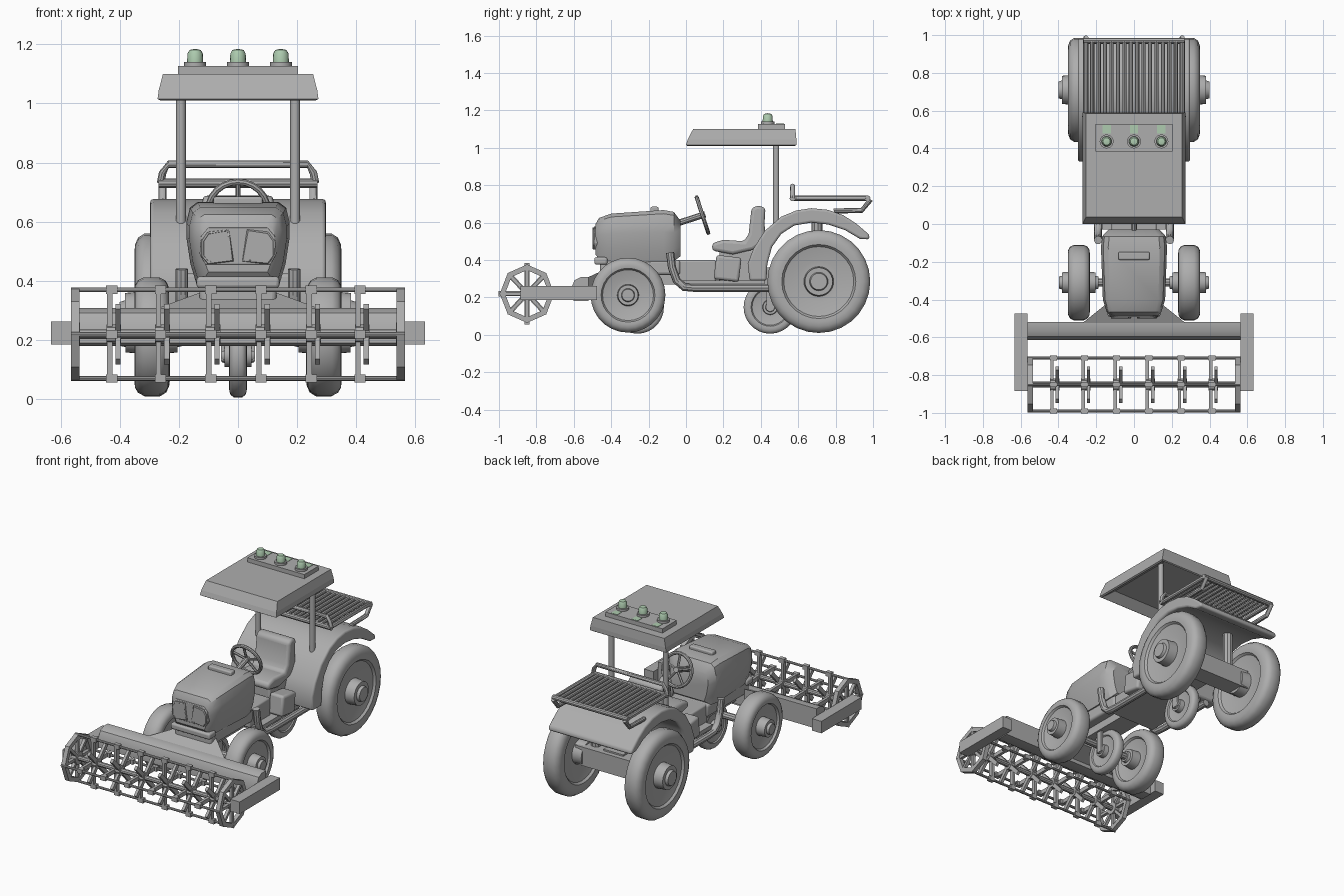
import bpy, bmesh, math
from mathutils import Vector, Matrix

if "Cube" in bpy.data.objects:
    bpy.data.objects.remove(bpy.data.objects["Cube"])

def material(name, rgb):
    m = bpy.data.materials.new(name)
    m.diffuse_color = (*rgb, 1)
    m.use_nodes = True
    m.node_tree.nodes["Principled BSDF"].inputs["Base Color"].default_value = m.diffuse_color
    return m

GREY = material("grey", (0.42, 0.42, 0.42))
GREEN = material("pale_green", (0.42, 0.60, 0.43))

def finish(name, bm, mat=GREY, bevel=0, segs=3, smooth=True):
    bmesh.ops.recalc_face_normals(bm, faces=bm.faces)
    me = bpy.data.meshes.new(name)
    bm.to_mesh(me)
    bm.free()
    ob = bpy.data.objects.new(name, me)
    bpy.context.collection.objects.link(ob)
    me.materials.append(mat)
    if bevel:
        b = ob.modifiers.new("bevel", 'BEVEL')
        b.width, b.segments, b.limit_method = bevel, segs, 'ANGLE'
    if smooth:
        bpy.ops.object.select_all(action='DESELECT')
        ob.select_set(True)
        bpy.context.view_layer.objects.active = ob
        bpy.ops.object.shade_smooth_by_angle(angle=math.radians(35))
    return ob

def box(name, x, y, z, mat=GREY, bevel=0, rot=None):
    """Box from (min, max) ranges, optionally rotated about its centre."""
    bm = bmesh.new()
    c = Vector([sum(r) / 2 for r in (x, y, z)])
    size = [r[1] - r[0] for r in (x, y, z)]
    bmesh.ops.create_cube(bm, size=1, matrix=Matrix.Diagonal((*size, 1)))
    if rot:
        bm.transform(Matrix.Rotation(rot[0], 4, rot[1]))
    bm.transform(Matrix.Translation(c))
    return finish(name, bm, mat, bevel, smooth=bool(bevel))

def loft(name, rings, mat=GREY, bevel=0, smooth=True, cyclic=False):
    """Skin between rings of equal point count."""
    bm = bmesh.new()
    vs = [[bm.verts.new(p) for p in r] for r in rings]
    n = len(rings[0])
    for a, b in zip(vs, vs[1:] + vs[:1] if cyclic else vs[1:]):
        for i in range(n):
            bm.faces.new((a[i], a[(i + 1) % n], b[(i + 1) % n], b[i]))
    if not cyclic:
        bm.faces.new(vs[0])
        bm.faces.new(vs[-1])
    return finish(name, bm, mat, bevel, smooth=smooth)

def prism(name, pts, axis, a, b, mat=GREY, bevel=0):
    put = (lambda p, t: (t, p[0], p[1])) if axis == 'x' else (lambda p, t: (p[0], t, p[1]))
    return loft(name, [[put(p, t) for p in pts] for t in (a, b)], mat, bevel)

def lathe(name, prof, centre, axis='x', n=28, mat=GREY, smooth=True):
    """Spin a closed (along axis, radius) profile."""
    rings = []
    for k in range(n):
        a = 2 * math.pi * k / n
        s, c = math.sin(a), math.cos(a)
        rings.append([Vector(centre) + Vector((t, r * s, r * c) if axis == 'x' else (r * s, r * c, t))
                      for t, r in prof])
    ob = loft(name, rings, mat, 0, smooth, True)
    bm = bmesh.new()
    bm.from_mesh(ob.data)
    bmesh.ops.remove_doubles(bm, verts=bm.verts, dist=1e-5)
    bm.to_mesh(ob.data)
    bm.free()
    return ob

def tube(name, pts, r, n=10, cyclic=False):
    """Round pipe through points."""
    pts = [Vector(p) for p in pts]
    rings, up = [], None
    for i, p in enumerate(pts):
        if cyclic:
            d = pts[(i + 1) % len(pts)] - pts[i - 1]
        else:
            d = pts[min(i + 1, len(pts) - 1)] - pts[max(i - 1, 0)]
        d.normalize()
        up = d.orthogonal() if up is None else up - d * up.dot(d)
        up.normalize()
        w = d.cross(up)
        rings.append([p + r * (up * math.cos(t) + w * math.sin(t))
                      for t in (2 * math.pi * k / n for k in range(n))])
    return loft(name, rings, smooth=True, cyclic=cyclic)

def wheel(name, centre, R, w, hub):
    half = [(.36 * hub, 0), (hub, 0), (hub, .16 * R), (.84 * hub, .18 * R), (.84 * hub, .27 * R), (.5 * w, .29 * R),
            (.5 * w, .4 * R), (.75 * w, .68 * R), (.97 * w, .72 * R), (w, .79 * R), (.96 * w, .87 * R),
            (.8 * w, .95 * R), (.45 * w, R)][1:]
    lathe(name, half + [(-t, r) for t, r in reversed(half)], centre)

# wheels and axles
for s, side in ((1, "right"), (-1, "left")):
    wheel(side + "_rear_wheel", (s * .29, .71, .285), .275, .06, .11)
    wheel(side + "_front_wheel", (s * .292, -.31, .212), .2, .058, .105)
wheel("rear_centre_wheel", (0, .45, .148), .142, .03, .055)
wheel("front_centre_wheel", (0, -.26, .148), .142, .03, .055)
box("rear_axle", (-.25, .25), (.65, .77), (.23, .35))
tube("front_axle", [(-.25, -.31, .212), (.25, -.31, .212)], .022)
for y in (-.26, .45):
    for s in (-1, 1):
        box("centre_wheel_fork", (s * .05 - .008, s * .05 + .008), (y - .02, y + .02), (.13, .3))
for s in (-1, 1):
    tube("rear_strut", [(s * .15, .7, .3), (s * .15, .7, .61)], .03)

# chassis
box("chassis_beam", (-.07, .07), (-.44, .74), (.27, .36))
box("engine_base", (-.13, .13), (-.46, -.03), (.32, .4), bevel=.015)
box("gearbox", (-.12, .12), (-.05, .16), (.28, .4), bevel=.01)
box("floor", (-.17, .17), (-.03, .42), (.265, .29))
for s in (-1, 1):
    box("side_box", sorted((s * .11, s * .21)), (.155, .29), (.29, .42), bevel=.015, rot=(-.12, 'X'))
    tube("step_pipe", [(s * .19, -.085, .44), (s * .19, -.075, .36), (s * .19, -.05, .29), (s * .19, -.01, .255),
                       (s * .19, .05, .25), (s * .19, .45, .25)], .022)

# hood
SEC = [(.8, 0), (.92, .25), (1, .58), (1, .75), (.93, .93), (.78, 1)]
SEC += [(-x, z) for x, z in reversed(SEC)]
rings = [[(x * w, y, a + z * (b - a)) for x, z in SEC] for y, w, a, b in
         ((-.485, .125, .43, .59), (-.465, .145, .405, .625), (-.40, .165, .393, .648), (-.12, .175, .388, .667),
          (-.065, .168, .393, .657), (-.03, .135, .42, .61))]
loft("hood", rings)
box("hood_cap", (-.083, .083), (-.19, -.147), (.65, .685), bevel=.008)
box("bumper", (-.14, .14), (-.49, -.42), (.375, .415), bevel=.012)
prism("grille_panel", [(-.13, .49), (-.11, .455), (.11, .455), (.13, .49), (.125, .55), (.1, .58),
                       (-.1, .58), (-.125, .55)], 'y', -.492, -.46, bevel=.004)
for s in (-1, 1):
    lens = [(.02, .47), (.1, .463), (.117, .485), (.117, .535), (.1, .56), (.035, .57)]
    lens = [(s * x, z) for x, z in lens]
    tube("headlight_rim", [(x, -.494, z) for x, z in lens], .007, 6, True)
    prism("headlight", lens, 'y', -.5, -.48)

# steering wheel
n = Vector((0, .95, .31))
u, c = Vector((0, -.31, .95)), Vector((0, .088, .64))
X = Vector((1, 0, 0))
rim = [c + .1 * (X * math.cos(t) + u * math.sin(t)) for t in (k * math.pi / 12 for k in range(24))]
tube("steering_rim", rim, .011, 8, True)
for k in range(5):
    t = math.pi / 2 + k * math.tau / 5
    tube("steering_spoke", [c, c + .1 * (X * math.cos(t) + u * math.sin(t))], .008, 6)
tube("steering_column", [c + n * .015, c - n * .16], .017)

# seat
prism("seat", [(.14, .45), (.14, .49), (.2, .508), (.31, .5), (.335, .54), (.35, .675), (.38, .692), (.425, .68),
               (.42, .6), (.425, .5), (.36, .455), (.25, .43)], 'x', -.12, .12, bevel=.018)
box("seat_base", (-.1, .1), (.18, .42), (.28, .45), bevel=.01)

# rear fender cover spanning both wheels
prism("fender_cover", [(.34, .29), (.33, .38), (.36, .46), (.42, .555), (.51, .632), (.59, .665), (.67, .677),
                       (.76, .668), (.84, .64), (.91, .595), (.98, .535), (.98, .51), (.93, .513), (.85, .56),
                       (.76, .59), (.67, .6), (.58, .585), (.51, .54), (.46, .47), (.435, .38), (.43, .29)],
      'x', -.297, .297, bevel=.012)

# rear luggage rack
for s in (-1, 1):
    tube("rack_side", [(s * .255, .57, .73), (s * .255, .96, .73), (s * .255, .985, .72), (s * .255, .94, .665),
                       (s * .255, .79, .662)], .014)
for y in (.57, .97):
    tube("rack_end", [(-.268, y, .73), (.268, y, .73)], .016)
tube("rack_back_rail", [(-.262, .57, .73), (-.255, .57, .765), (-.235, .57, .795), (.235, .57, .795),
                        (.255, .57, .765), (.262, .57, .73)], .013)
for k in range(14):
    x = -.221 + k * .034
    tube("rack_slat", [(x, .57, .735), (x, .97, .735)], .011, 8)

# canopy
def rect(x, y0, y1, z):
    return [(-x, y0, z), (x, y0, z), (x, y1, z), (-x, y1, z)]
loft("canopy", [rect(.2, .06, .53, 1.055), rect(.262, .008, .582, 1.01), rect(.272, .0, .59, 1.015),
                rect(.268, .01, .59, 1.045), rect(.254, .038, .585, 1.1)], smooth=False)
for s in (-1, 1):
    tube("canopy_post", [(s * .193, .482, .58), (s * .193, .482, 1.06)], .017, 12)

# roof beacons
box("beacon_bar", (-.203, .203), (.385, .53), (1.1, 1.127))
for x in (-.145, 0, .145):
    lathe("beacon_base", [(0, 0), (0, .037), (.014, .037), (.014, 0)], (x, .437, 1.127), 'z', 16)
    lathe("beacon_light", [(0, 0), (0, .027), (.028, .026), (.04, .019), (.044, 0)], (x, .437, 1.141), 'z', 16, GREEN)
    box("beacon_tag", (x - .022, x + .022), (.48, .525), (1.125, 1.129), GREEN)

# header beam and side arms
prism("header_beam", [(-.615, .19), (-.615, .25), (-.595, .292), (-.565, .308), (-.52, .308), (-.52, .18),
                      (-.595, .18)], 'x', -.565, .565)
loft("header_neck", [[(-.28, -.53, .2), (.28, -.53, .2), (.28, -.53, .305), (-.28, -.53, .305)],
                     [(-.13, -.41, .25), (.13, -.41, .25), (.13, -.41, .36), (-.13, -.41, .36)]], smooth=False)
for s in (-1, 1):
    box("header_arm", sorted((s * .565, s * .632)), (-.885, -.475), (.185, .262))

# harvesting reel
Y, Z, RY, RZ = -.85, .22, .14, .15
def at(k, f=1):
    a = k * math.pi / 4
    return Y + f * RY * math.sin(a), Z + f * RZ * math.cos(a)
def spoke(name, x, k, f0, f1, w, t):
    (y0, z0), (y1, z1) = at(k, f0), at(k, f1)
    d = Vector((0, y1 - y0, z1 - z0)).normalized()
    e = Vector((0, -d.z, d.y)) * w
    loft(name, [[Vector((x + i * t, y, z)) + j * e for i, j in ((-1, -1), (1, -1), (1, 1), (-1, 1))]
                for y, z in ((y0, z0), (y1, z1))], smooth=False)
tube("reel_shaft", [(-.56, Y, Z), (.56, Y, Z)], .016)
for k in (0, 2, 4, 6):
    y, z = at(k)
    tube("reel_bar", [(-.565, y, z), (.565, y, z)], .008, 8)
for s in (-1, 1):
    rings = [[(s * .55 + i * .014, *at(k, f)) for i, f in ((-1, .84), (1, .84), (1, 1.04), (-1, 1.04))]
             for k in range(8)]
    loft("reel_end_ring", rings, smooth=False, cyclic=True)
    for k in range(8):
        spoke("reel_end_spoke", s * .55, k, .1, .9, .009, .01)
    lathe("reel_end_hub", [(-.015, 0), (-.015, .04), (.015, .04), (.015, 0)], (s * .55, Y, Z), n=12)
for x in (-.42, -.255, -.085, .085, .255, .42):
    lathe("reel_star_hub", [(-.025, 0), (-.025, .032), (.025, .032), (.025, 0)], (x, Y, Z), n=8, smooth=False)
    for k in range(8):
        dx = x + (.014 if k % 2 else -.014)
        spoke("reel_star_arm", dx, k, .15, .88 if k % 2 else 1, .013, .009)
        if k % 2 == 0:
            y, z = at(k)
            box("reel_clamp", (x - .026, x + .012), (y - .013, y + .013), (z - .014, z + .014))
